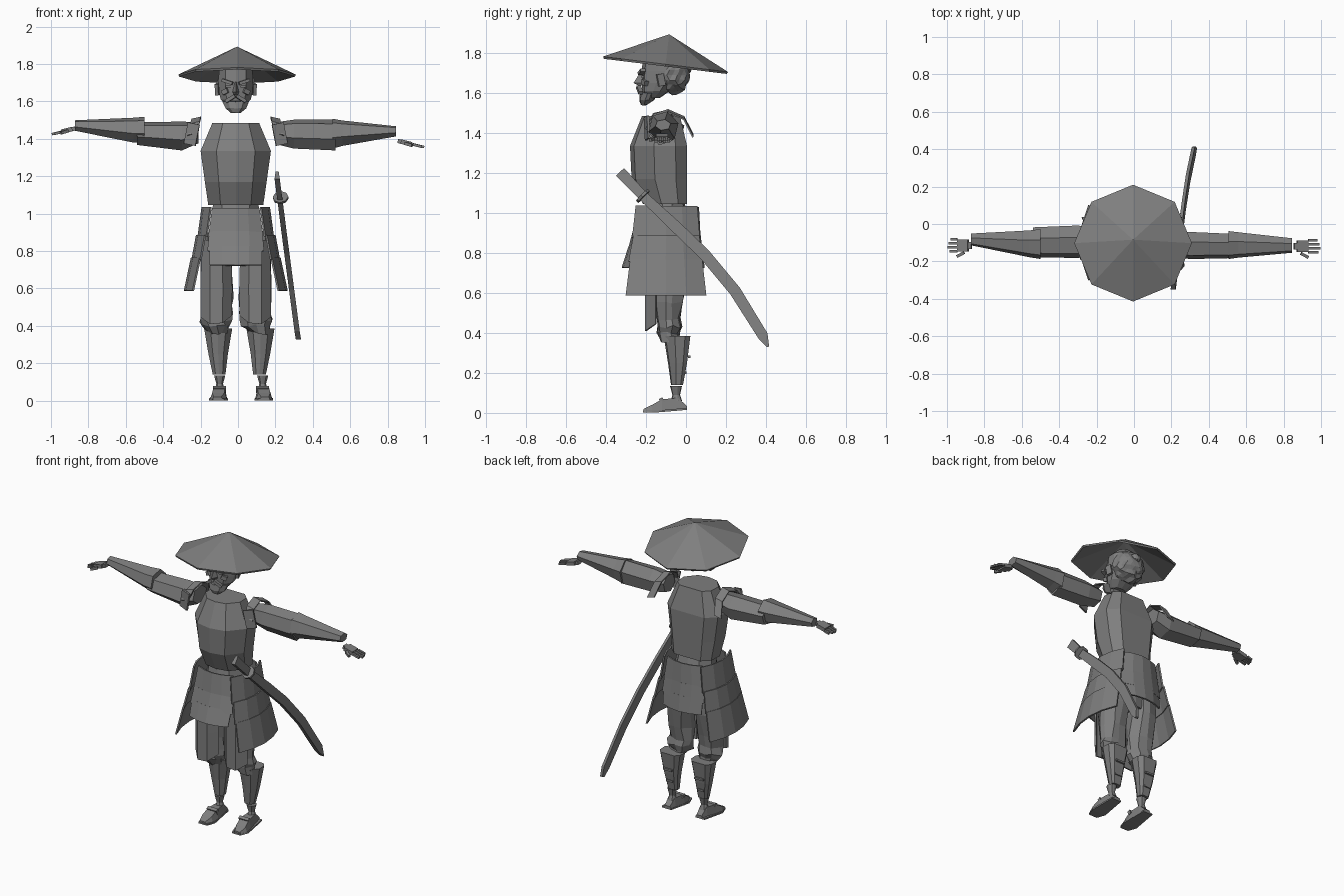
import bpy, bmesh, math, random
from mathutils import Vector, Matrix

random.seed(4)
if "Cube" in bpy.data.objects:
    bpy.data.objects.remove(bpy.data.objects["Cube"])

GREY = (0.21, 0.21, 0.21, 1)
mat = bpy.data.materials.new("plain_grey")
mat.use_nodes = True
mat.diffuse_color = GREY
mat.node_tree.nodes["Principled BSDF"].inputs["Base Color"].default_value = GREY
MID = -0.012


def finish(name, bm, thick=0):
    bmesh.ops.recalc_face_normals(bm, faces=bm.faces)
    me = bpy.data.meshes.new(name)
    bm.to_mesh(me)
    bm.free()
    ob = bpy.data.objects.new(name, me)
    bpy.context.collection.objects.link(ob)
    me.materials.append(mat)
    if thick:
        mod = ob.modifiers.new("thickness", "SOLIDIFY")
        mod.thickness, mod.offset = thick, 0
    return ob


def loft(name, rows, closed=True, thick=0, jitter=0):
    """Skin rows of points; closed rows become a capped solid, open rows a plate."""
    bm = bmesh.new()
    grid = [[bm.verts.new(Vector(p) + Vector([random.uniform(-jitter, jitter) for _ in p]))
             for p in r] for r in rows]
    n = len(rows[0])
    for a, b in zip(grid, grid[1:]):
        for i in range(n if closed else n - 1):
            j = (i + 1) % n
            bm.faces.new((a[i], a[j], b[j], b[i]))
    if closed:
        bm.faces.new(grid[0])
        bm.faces.new(grid[-1])
    return finish(name, bm, thick)


# Half outline of a body section: (fraction of half width, fraction of depth)
CHEST = [(0, 0), (.55, .07), (1, .42), (.97, .8), (.65, 1), (0, 1)]
ROUND = [(0, 0), (.6, .08), (1, .4), (1, .65), (.6, .95), (0, 1)]


def section(outline, z, hw, y0, y1, cx=MID):
    full = outline + [(-u, v) for u, v in outline[-2:0:-1]]
    return [(cx + u * hw, y0 + v * (y1 - y0), z) for u, v in full]


def body(name, outline, specs, cx=MID, jitter=0):
    return loft(name, [section(outline, *s[:4], s[4] if len(s) > 4 else cx) for s in specs], jitter=jitter)


def arm_ring(x, y0, y1, z0, z1, n=6):
    cy, cz = (y0 + y1) / 2, (z0 + z1) / 2
    return [(x, cy + (y1 - y0) / 2 * math.cos(t), cz + (z1 - z0) / 2 * math.sin(t))
            for t in [math.tau * (i + .25) / n for i in range(n)]]


def block(name, loc, size, rot=(0, 0, 0)):
    bm = bmesh.new()
    bmesh.ops.create_cube(bm, size=1)
    ob = finish(name, bm)
    ob.location, ob.scale, ob.rotation_euler = loc, size, rot
    return ob


def lump(name, loc, size, rough, detail=2):
    bm = bmesh.new()
    bmesh.ops.create_icosphere(bm, subdivisions=detail, radius=1)
    for v in bm.verts:
        v.co *= random.uniform(1 - rough, 1 + rough)
    ob = finish(name, bm)
    ob.location, ob.scale = loc, size
    return ob


# Tilted eight-sided straw hat, hollow underneath
bm = bmesh.new()
apex = bm.verts.new((0, 0, .15))
rim = [bm.verts.new((.312 * math.sin(i * math.pi / 4), .312 * math.cos(i * math.pi / 4), 0)) for i in range(8)]
for i in range(8):
    bm.faces.new((apex, rim[i], rim[(i + 1) % 8]))
hat = finish("straw_hat", bm, .012)
hat.location, hat.rotation_euler = (-.005, -.103, 1.738), (math.radians(-7), 0, 0)

# Head and face
body("head", ROUND, [(1.575, .05, -.21, -.13), (1.61, .08, -.218, -.08), (1.65, .09, -.222, -.04),
                     (1.71, .092, -.222, -.02), (1.77, .09, -.215, -.02), (1.81, .05, -.17, -.06)])
loft("nose", [[(MID - w, -.205, z), (MID, y, z), (MID + w, -.205, z)]
              for z, w, y in [(1.705, .01, -.228), (1.65, .022, -.262), (1.638, .018, -.24)]])
body("beard", ROUND, [(1.54, .025, -.225, -.19), (1.565, .055, -.235, -.16), (1.6, .07, -.228, -.14)], jitter=.003)
for s in (-1, 1):
    block("brow", (MID + s * .045, -.222, 1.705), (.06, .025, .016), (0, s * -.3, s * .25))
    block("eye", (MID + s * .04, -.216, 1.68), (.03, .014, .012))
    block("cheek", (MID + s * .055, -.205, 1.652), (.035, .025, .025), (0, .4 * s, .5 * s))
    block("moustache", (MID + s * .028, -.232, 1.615), (.058, .022, .018), (0, s * .55, s * .25))
    block("ear", (MID + s * .098, -.125, 1.665), (.018, .035, .06), (.2, 0, s * .3))
lump("hair", (MID, -.068, 1.69), (.1, .085, .095), .08, 3)
lump("hair_bun", (MID, .0, 1.725), (.032, .03, .03), .12)

# Breastplate and waist
body("breastplate", CHEST, [(1.045, .147, -.215, .005), (1.17, .165, -.272, .005),
                            (1.335, .188, -.28, .005), (1.485, .125, -.22, -.03)])
body("waist", ROUND, [(.72, .13, -.2, 0), (.95, .135, -.21, .02), (1.06, .12, -.19, -.01)])

# Layered skirt: front and back panels
front_tiers = [(1.03, .125, -.245, .88, .145, -.265), (.905, .14, -.262, .8, .15, -.29),
               (.825, .14, -.285, .725, .138, -.317)]
for name, sign, shift, flare in (("front_skirt_plate", 1, 0, 1), ("back_skirt_plate", -1, -.435, .4)):
    for z0, w0, y0, z1, w1, y1 in front_tiers:
        rows = []
        for z, w, y in ((z0, w0, y0), (z1, w1, y1)):
            yc = y if sign > 0 else .06 + (-.245 - y) * flare
            rows.append([(MID + u * w, yc + sign * .035 * u * u, z) for u in (-1, -.5, 0, .5, 1)])
        loft(name, rows, False, .01)

# Layered skirt: flared side panels
side_tiers = [(1.035, .178, -.25, .055, .875, .2, -.268, .067), (.885, .208, -.262, .065, .755, .232, -.286, .082),
              (.765, .235, -.278, .08, .587, .273, -.3, .1)]
for s in (-1, 1):
    for z0, x0, a0, b0, z1, x1, a1, b1 in side_tiers:
        rows = [[(MID + s * (x - .045 * (2 * t - 1) ** 2), a + t * (b - a), z) for t in (0, .25, .5, .75, 1)]
                for z, x, a, b in ((z0, x0, a0, b0), (z1, x1, a1, b1))]
        loft("side_skirt_plate", rows, False, .01)

# Legs
for s in (-1, 1):
    thigh, shin, foot = MID + s * .104, .007 + s * .113, .017 + s * .115
    body("baggy_trouser", ROUND, [(.9, .085, -.18, .01), (.7, .085, -.18, .01), (.55, .085, -.16, -.015),
                                  (.47, .08, -.15, -.03), (.43, .085, -.145, -.025, thigh + s * .008),
                                  (.4, .07, -.14, -.035), (.36, .045, -.12, -.03, shin)], thigh, .009)
    hem = {-1: .455, -.4: .415, .4: .41, 1: .445}
    loft("thigh_guard", [[(thigh + s * u * w, -.2 + .05 * (abs(u) > .5), h or z) for u, z in hem.items()]
                         for w, h in ((.075, .86), (.082, .6), (.08, 0))], False, .01)
    body("shin_guard", CHEST, [(.14, .034, -.075, -.015, shin + s * -.005), (.25, .052, -.09, .005),
                               (.385, .075, -.112, .022)], shin)
    for z, w in ((.2, .046), (.28, .062)):
        block("shin_strap", (shin, -.004 + (z - .2) * .25, z), (w, .012, .012))
    body("ankle", ROUND, [(.06, .026, -.075, -.02), (.09, .018, -.068, -.03), (.135, .03, -.08, -.02)], foot)
    # Sandal wedge with straps
    loft("foot", [[(foot + s * o - w, y, z0), (foot + s * o + w, y, z0), (foot + s * o + w * .7, y, z1),
                   (foot + s * o - w * .7, y, z1)]
                  for y, w, o, z0, z1 in [(-.212, .028, .012, .005, .02), (-.17, .046, .008, .002, .04),
                                          (-.12, .044, .003, .004, .068), (-.04, .032, 0, .015, .075),
                                          (.004, .026, 0, .02, .035)]])
    loft("sandal_sole", [[(foot + s * .006 + u * w, y, z) for u in (-1, 1)]
                         for y, w, z in [(-.215, .03, .006), (-.16, .05, .006), (.004, .034, .02)]], False, .01)
    block("sandal_strap", (foot, -.12, .06), (.07, .02, .03), (.5, 0, 0))

# Arms: shoulder guards, upper sleeves, forearm guards, hands
ARMS = {1: dict(upper=[(.2, -.175, -.05, 1.37, 1.49), (.3, -.19, -.04, 1.345, 1.505), (.52, -.185, -.05, 1.335, 1.505)],
                lower=[(.505, -.19, -.035, 1.345, 1.51), (.56, -.182, -.042, 1.36, 1.5), (.845, -.155, -.075, 1.412, 1.468)],
                hand=(.9, -.12, 1.378)),
        -1: dict(upper=[(-.21, -.17, -.02, 1.375, 1.49), (-.3, -.185, -.005, 1.335, 1.495), (-.54, -.18, -.015, 1.365, 1.49)],
                 lower=[(-.5, -.19, -.025, 1.375, 1.52), (-.56, -.18, -.032, 1.378, 1.515), (-.872, -.115, -.05, 1.442, 1.5)],
                 hand=(-.915, -.115, 1.445))}
ARC = [(-.2, 1.43), (-.165, 1.49), (-.09, 1.515), (-.01, 1.48), (.035, 1.39)]
for s, arm in ARMS.items():
    loft("upper_sleeve", [arm_ring(*r) for r in arm["upper"]])
    loft("forearm_guard", [arm_ring(*r) for r in arm["lower"]])
    loft("shoulder_guard", [[(MID + s * (x + (1.5 - z) * .25), y, z - d) for y, z in ARC]
                            for x, d in ((.19, 0), (.24, .012))], False, .008)
    block("shoulder_flap", (MID + s * .235, -.195, 1.425), (.065, .012, .115), (0, s * -.2, s * .25))
    hx, hy, hz = arm["hand"]
    tilt = s * .25
    block("palm", (hx, hy, hz), (.06, .062, .024), (0, tilt, 0))
    block("wrist", (hx - s * .036, hy, hz + .008), (.02, .035, .022), (0, tilt, 0))
    tip = 1 - abs(hx)
    for i in range(4):
        reach = tip - .03 - .012 * abs(i - 1.3)
        block("finger", (hx + s * (.03 + reach / 2), hy - .03 + i * .021, hz - .014), (reach, .013, .013), (0, tilt, 0))
    block("thumb", (hx + s * .012, hy - .048, hz - .008), (.045, .016, .016), (0, tilt, s * -.5))

# Curved sword worn on the left hip
path = [(-.33, 1.205), (-.215, 1.085), (-.05, .93), (.095, .79), (.245, .61), (.385, .385), (.41, .33)]
half = [.028, .024, .029, .029, .029, .026, .006]
rows = []
for i, (y, z) in enumerate(path):
    a, b = path[max(i - 1, 0)], path[min(i + 1, len(path) - 1)]
    side = Vector((0, a[1] - b[1], b[0] - a[0])).normalized() * half[i]
    c = Vector((.21 + (1.2 - z) * .13, y, z))
    rows.append([c + side * u + Vector((.014 * v, 0, 0)) for u, v in ((1, -.6), (1, .6), (-1, 1), (-1, -1))])
loft("sword", rows)
bm = bmesh.new()
bmesh.ops.create_cone(bm, cap_ends=True, segments=8, radius1=.042, radius2=.042, depth=.014)
guard = finish("sword_guard", bm)
guard.location = (.228, -.215, 1.085)
guard.rotation_euler = Vector((.1, .7, -.7)).to_track_quat("Z", "Y").to_euler()
